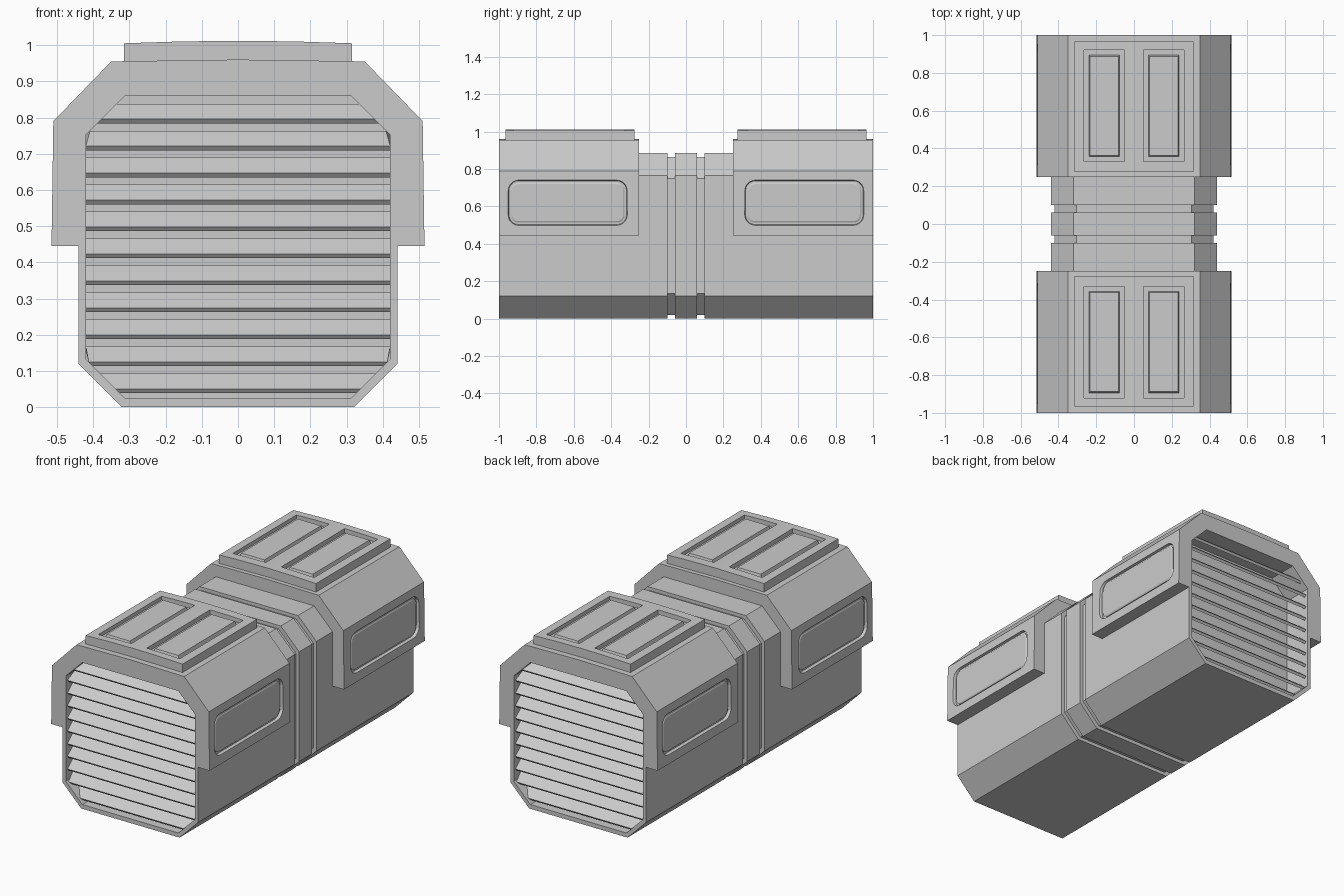
import bpy, math

if "Cube" in bpy.data.objects:
    bpy.data.objects.remove(bpy.data.objects["Cube"])


def make(name, verts, faces):
    me = bpy.data.meshes.new(name)
    me.from_pydata(verts, [], faces)
    me.update()
    ob = bpy.data.objects.new(name, me)
    bpy.context.collection.objects.link(ob)
    return ob


def recalc(ob):
    import bmesh
    bm = bmesh.new()
    bm.from_mesh(ob.data)
    bmesh.ops.recalc_face_normals(bm, faces=bm.faces)
    bm.to_mesh(ob.data)
    bm.free()
    return ob


def loft(name, loops):
    """Skin equal-length 3D loops and cap both ends."""
    n = len(loops[0])
    verts = [p for l in loops for p in l]
    faces = [(k * n + i, k * n + (i + 1) % n, (k + 1) * n + (i + 1) % n, (k + 1) * n + i)
             for k in range(len(loops) - 1) for i in range(n)]
    faces += [tuple(range(n)), tuple((len(loops) - 1) * n + i for i in range(n))]
    return recalc(make(name, verts, faces))


def mirror_y(ob):
    ob.modifiers.new("mirror", 'MIRROR').use_axis = (False, True, False)


def cut(ob, cutter):
    m = ob.modifiers.new("cut", 'BOOLEAN')
    m.operation, m.solver, m.object = 'DIFFERENCE', 'EXACT', cutter
    bpy.context.view_layer.objects.active = ob
    bpy.ops.object.modifier_apply(modifier=m.name)
    bpy.data.objects.remove(cutter)


def octagon(w, z0, z1, c, y):
    half = [(w - c, z0), (w, z0 + c), (w, z1 - c), (w - c, z1)]
    return [(x, y, z) for x, z in half] + [(-x, y, z) for x, z in reversed(half)]


def extrude(name, prof, y0, y1):
    return loft(name, [[(x, y, z) for x, z in prof] for y in (y0, y1)])


def both(half):
    """Complete a left/right symmetric open profile."""
    return half + [(-x, z) for x, z in reversed(half) if x > 0]


def body(y):
    return octagon(0.44, 0, 0.885, 0.12, y)


def opening(y):
    return octagon(0.42, 0.025, 0.86, 0.108, y)


# Hollow-ended body halves, centre band and narrow joint between them
mirror_y(loft("body_end", [body(0.1), body(1), opening(1), opening(0.82)]))
loft("centre_band", [body(-0.06), body(0.06)])
loft("joint_core", [octagon(0.42, 0.02, 0.865, 0.115, y) for y in (-0.11, 0.11)])

# Louvre slats, tilted with the low edge outwards and clipped to the opening
def half_width(z):
    return min(0.42, 0.312 + (z - 0.025), 0.312 + (0.86 - z))


for i in range(11):
    z = 0.051 + 0.0745 * i
    prof = [(0.985, z), (0.935, z + 0.042), (0.925, z + 0.030), (0.975, z - 0.012)]
    mirror_y(loft("louvre_slat", [[(s * half_width(b), a, b) for a, b in prof] for s in (-1, 1)]))

# Armour saddle wrapped over each end
outer = both([(0.515, 0.445), (0.51, 0.79), (0.35, 0.955), (0, 0.96)])
inner = both([(0.44, 0.445), (0.44, 0.765), (0.32, 0.885)])
saddle = extrude("saddle", outer + inner[::-1], 0.25, 1)

# Rounded side windows: recess with a raised inner panel
def rounded(x, inset):
    y0, y1, z0, z1, r = 0.31 + inset, 0.955 - inset, 0.495 + inset, 0.745 - inset, 0.06 - inset
    pts = []
    for k, (cy, cz) in enumerate([(y1 - r, z1 - r), (y0 + r, z1 - r), (y0 + r, z0 + r), (y1 - r, z0 + r)]):
        for j in range(6):
            a = math.pi / 2 * (k + j / 5)
            pts.append((x, cy + r * math.cos(a), cz + r * math.sin(a)))
    return pts


for s in (-1, 1):
    cut(saddle, loft("window_cutter", [rounded(s * 0.497, 0.008), rounded(s * 0.53, 0)]))
    mirror_y(loft("window_panel", [rounded(s * 0.49, 0.018), rounded(s * 0.502, 0.018),
                                   rounded(s * 0.506, 0.026)]))
mirror_y(saddle)

# Arched roof plate with two framed hatches
plate = extrude("roof_plate", both([(0.315, 0.945), (0.315, 1.005), (0.16, 1.010), (0, 1.012)]), 0.275, 0.965)


def rect(x0, x1, y0, y1, z):
    return [(x0, y0, z), (x1, y0, z), (x1, y1, z), (x0, y1, z)]


for s in (-1, 1):
    cut(plate, loft("hatch_cutter", [rect(s * 0.05, s * 0.265, 0.33, 0.92, z) for z in (0.985, 1.03)]))
    mirror_y(loft("hatch_panel", [rect(s * 0.075, s * 0.24, 0.355, 0.895, 0.98),
                                  rect(s * 0.082, s * 0.233, 0.362, 0.888, 1.005)]))
mirror_y(plate)
